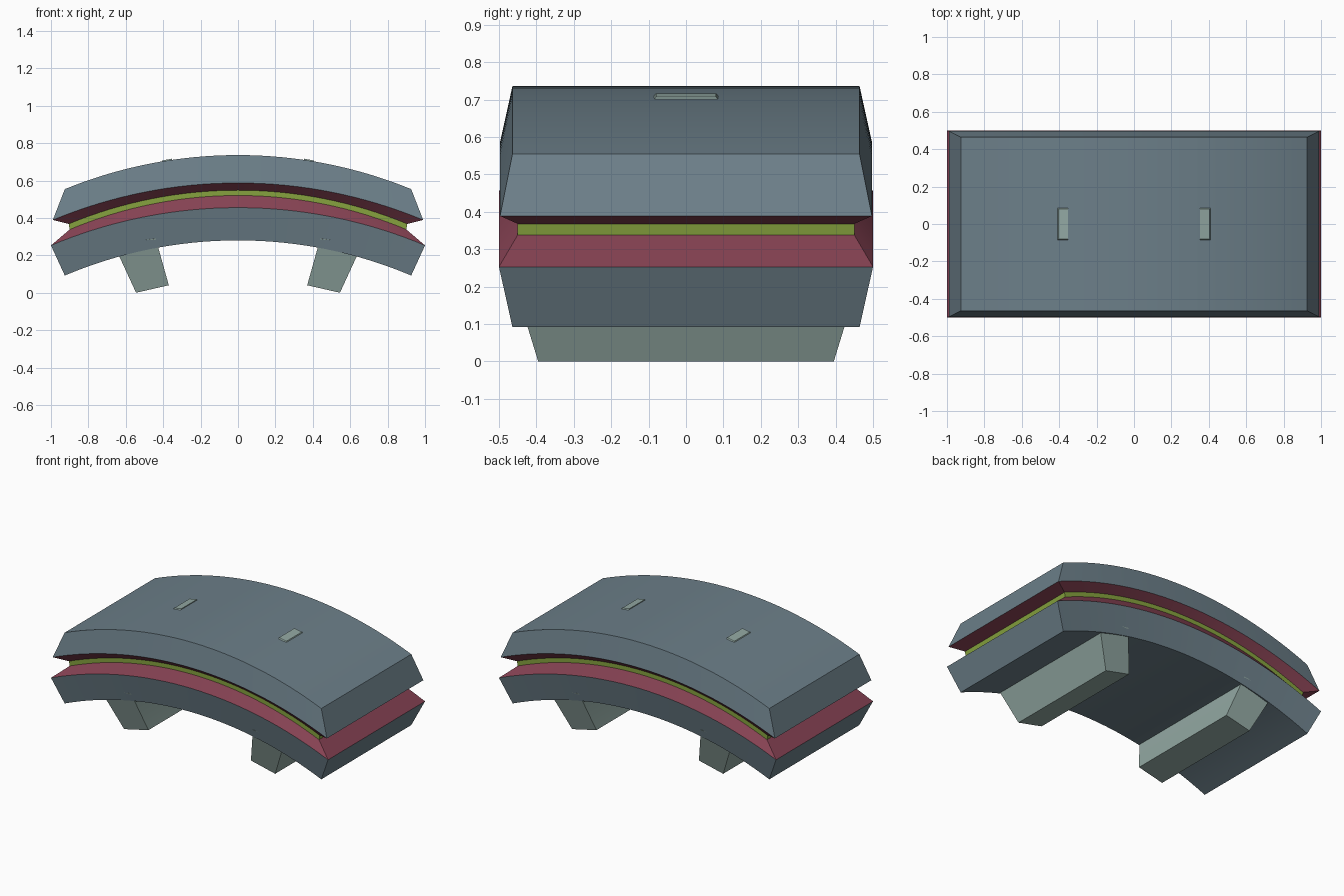
import bpy, math

if "Cube" in bpy.data.objects:
    bpy.data.objects.remove(bpy.data.objects["Cube"])


def material(name, rgb):
    m = bpy.data.materials.new(name)
    lin = [((c / 255 + 0.055) / 1.055) ** 2.4 for c in rgb]
    m.diffuse_color = (*lin, 1)
    m.use_nodes = True
    m.node_tree.nodes["Principled BSDF"].inputs["Base Color"].default_value = m.diffuse_color
    return m


SLATE = material("slate", (108, 127, 137))
MAROON = material("maroon", (134, 66, 83))
GREEN = material("lime green", (134, 162, 62))
SAGE = material("pale sage", (146, 168, 162))


def loft(name, rings, mats, slots):
    """Skin a stack of equal rings; each ring is front row then back row reversed."""
    n = len(rings[0])
    verts = [v for r in rings for v in r]
    faces, idx = [], []
    for k in range(len(rings) - 1):
        for i in range(n):
            j = (i + 1) % n
            faces.append((k * n + i, k * n + j, (k + 1) * n + j, (k + 1) * n + i))
            idx.append(slots[k])
    top = (len(rings) - 1) * n
    for i in range(n // 2 - 1):          # strip caps at bottom and top
        a, b, c, d = i, i + 1, n - 2 - i, n - 1 - i
        faces += [(d, c, b, a), (top + a, top + b, top + c, top + d)]
        idx += [slots[0], slots[-1]]
    me = bpy.data.meshes.new(name)
    me.from_pydata(verts, [], faces)
    for m in mats:
        me.materials.append(m)
    me.polygons.foreach_set("material_index", idx)
    ob = bpy.data.objects.new(name, me)
    bpy.context.collection.objects.link(ob)
    bpy.context.view_layer.objects.active = ob
    ob.select_set(True)
    bpy.ops.object.shade_smooth_by_angle(angle=math.radians(20))
    ob.select_set(False)
    return ob


def arc_ring(half_x, z_end, z_mid, half_y, segs=32):
    """Bent rectangle: circular arc in xz, straight in y."""
    s = z_mid - z_end
    r = (half_x ** 2 + s ** 2) / (2 * s)
    t = math.asin(half_x / r)
    row = []
    for i in range(segs + 1):
        a = -t + 2 * t * i / segs
        row.append((r * math.sin(a), z_mid - r + r * math.cos(a)))
    return [(x, -half_y, z) for x, z in row] + [(x, half_y, z) for x, z in reversed(row)]


# Curved body: lower slab, recessed groove with stripe, upper slab
levels = [(0.926, 0.092, 0.280, 0.464),
          (1.000, 0.253, 0.455, 0.500),
          (0.900, 0.338, 0.520, 0.450),
          (0.905, 0.368, 0.548, 0.450),
          (0.990, 0.389, 0.587, 0.497),
          (0.926, 0.554, 0.736, 0.464)]
loft("curved_body", [arc_ring(*l) for l in levels],
     [SLATE, MAROON, GREEN], [0, 1, 2, 1, 0])


# Splayed legs, narrowing inside the body to a small tip on top
def leg_ring(x_in, z_in, x_out, z_out, half_y, side):
    a, b = (side * x_in, z_in), (side * x_out, z_out)
    if side < 0:
        a, b = b, a
    return [(a[0], -half_y, a[1]), (b[0], -half_y, b[1]),
            (b[0], half_y, b[1]), (a[0], half_y, a[1])]


leg_levels = [(0.37, 0.04, 0.545, 0.0, 0.395),
              (0.44, 0.29, 0.665, 0.26, 0.475),
              (0.44, 0.36, 0.62, 0.36, 0.40),
              (0.352, 0.717, 0.405, 0.707, 0.08)]
for side, name in ((-1, "left_leg"), (1, "right_leg")):
    loft(name, [leg_ring(*l, side) for l in leg_levels], [SAGE], [0, 0, 0])
